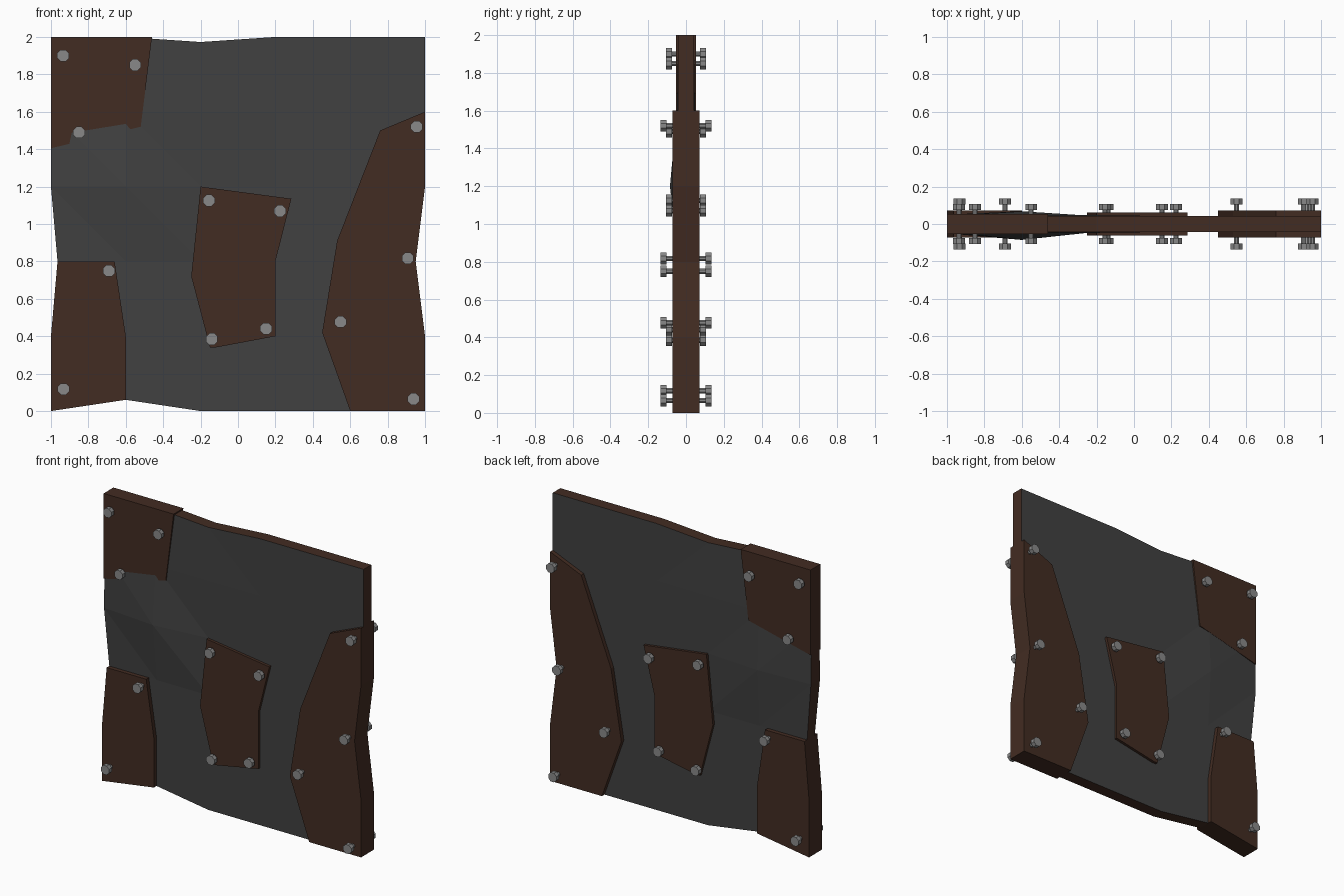
import bpy, bmesh, math
from mathutils import Matrix

if "Cube" in bpy.data.objects:
    bpy.data.objects.remove(bpy.data.objects["Cube"])


def material(name, rgb):
    m = bpy.data.materials.new(name)
    m.diffuse_color = (*rgb, 1)
    m.use_nodes = True
    m.node_tree.nodes["Principled BSDF"].inputs["Base Color"].default_value = m.diffuse_color
    return m


GREY = material("dark grey", (0.052, 0.052, 0.052))
BROWN = material("rust brown", (0.055, 0.025, 0.016))
STEEL = material("bolt steel", (0.25, 0.25, 0.25))


def finish(bm, name, *mats):
    bmesh.ops.recalc_face_normals(bm, faces=bm.faces)
    me = bpy.data.meshes.new(name)
    bm.to_mesh(me)
    bm.free()
    for m in mats:
        me.materials.append(m)
    ob = bpy.data.objects.new(name, me)
    bpy.context.collection.objects.link(ob)
    return ob


# Dented sheet: 6 x 6 grid on each side, keyed by (column, row)
N = 5
HALF = 0.042
edge_dents = {(0, 2): (0.035, 0), (5, 2): (-0.05, 0),
              (1, 0): (0, 0.06), (2, 5): (0, -0.027)}
front_bulge = {(1, 3): 0.043, (1, 4): 0.006, (2, 4): 0.005, (0, 3): 0.008}
back_bulge = {(1, 3): 0.026, (1, 4): 0.006, (2, 4): 0.005, (0, 3): 0.008}

bm = bmesh.new()
sides = []
for sign, bulge in ((-1, front_bulge), (1, back_bulge)):
    v = {}
    for i in range(N + 1):
        for j in range(N + 1):
            dx, dz = edge_dents.get((i, j), (0, 0))
            y = sign * (HALF + bulge.get((i, j), 0))
            v[i, j] = bm.verts.new((-1 + 0.4 * i + dx, y, 0.4 * j + dz))
    for i in range(N):
        for j in range(N):
            a, b, c, d = v[i, j], v[i + 1, j], v[i + 1, j + 1], v[i, j + 1]
            bm.faces.new((a, b, d))
            bm.faces.new((b, c, d))
    sides.append(v)
# Brown rim around the sheet
ring = ([(i, 0) for i in range(N)] + [(N, j) for j in range(N)] +
        [(i, N) for i in range(N, 0, -1)] + [(0, j) for j in range(N, 0, -1)])
f, b = sides
for p, q in zip(ring, ring[1:] + ring[:1]):
    bm.faces.new((f[p], f[q], b[q], b[p])).material_index = 1
finish(bm, "dented_sheet", GREY, BROWN)


# Bolt: thin shaft with an octagonal head at each end
def bolt(name, x, z, reach):
    bm = bmesh.new()
    turn = Matrix.Rotation(math.pi / 2, 4, 'X') @ Matrix.Rotation(math.pi / 8, 4, 'Z')
    parts = [(0.015, 2 * reach - 0.03, 0)]
    parts += [(0.034, 0.031, s * (reach - 0.0155)) for s in (-1, 1)]
    for r, depth, y in parts:
        bmesh.ops.create_cone(bm, cap_ends=True, segments=8, radius1=r, radius2=r,
                              depth=depth, matrix=Matrix.Translation((x, y, z)) @ turn)
    finish(bm, name, STEEL)


# Patch plates go through the sheet and show on both sides
def patch(name, half, outline, bolts, reach):
    bm = bmesh.new()
    fr = [bm.verts.new((x, -half, z)) for x, z in outline]
    bk = [bm.verts.new((x, half, z)) for x, z in outline]
    bm.faces.new(fr)
    bm.faces.new(bk[::-1])
    n = len(outline)
    for i in range(n):
        k = (i + 1) % n
        bm.faces.new((fr[i], fr[k], bk[k], bk[i]))
    finish(bm, name, BROWN)
    for i, (x, z) in enumerate(bolts):
        bolt(f"{name}_bolt_{i + 1}", x, z, reach)


patch("top_left_patch", 0.054,
      [(-1, 1.405), (-0.52, 1.52), (-0.46, 2), (-1, 2)],
      [(-0.935, 1.9), (-0.55, 1.85), (-0.85, 1.49)], 0.106)
patch("bottom_left_patch", 0.071,
      [(-1, 0), (-0.6, 0.06), (-0.6, 0.4), (-0.66, 0.8), (-0.965, 0.8), (-1, 0.4)],
      [(-0.69, 0.75), (-0.933, 0.117)], 0.135)
patch("middle_patch", 0.061,
      [(-0.2, 1.2), (-0.25, 0.72), (-0.15, 0.34), (-0.12, 0.34), (0.2, 0.4),
       (0.2, 0.8), (0.285, 1.135)],
      [(-0.155, 1.125), (0.225, 1.07), (0.15, 0.44), (-0.14, 0.385)], 0.106)
patch("right_patch", 0.071,
      [(0.6, 0), (1, 0), (1, 0.4), (0.95, 0.8), (1, 1.2), (1, 1.6),
       (0.76, 1.5), (0.53, 0.91), (0.45, 0.42)],
      [(0.955, 1.52), (0.908, 0.817), (0.548, 0.477), (0.938, 0.065)], 0.135)
